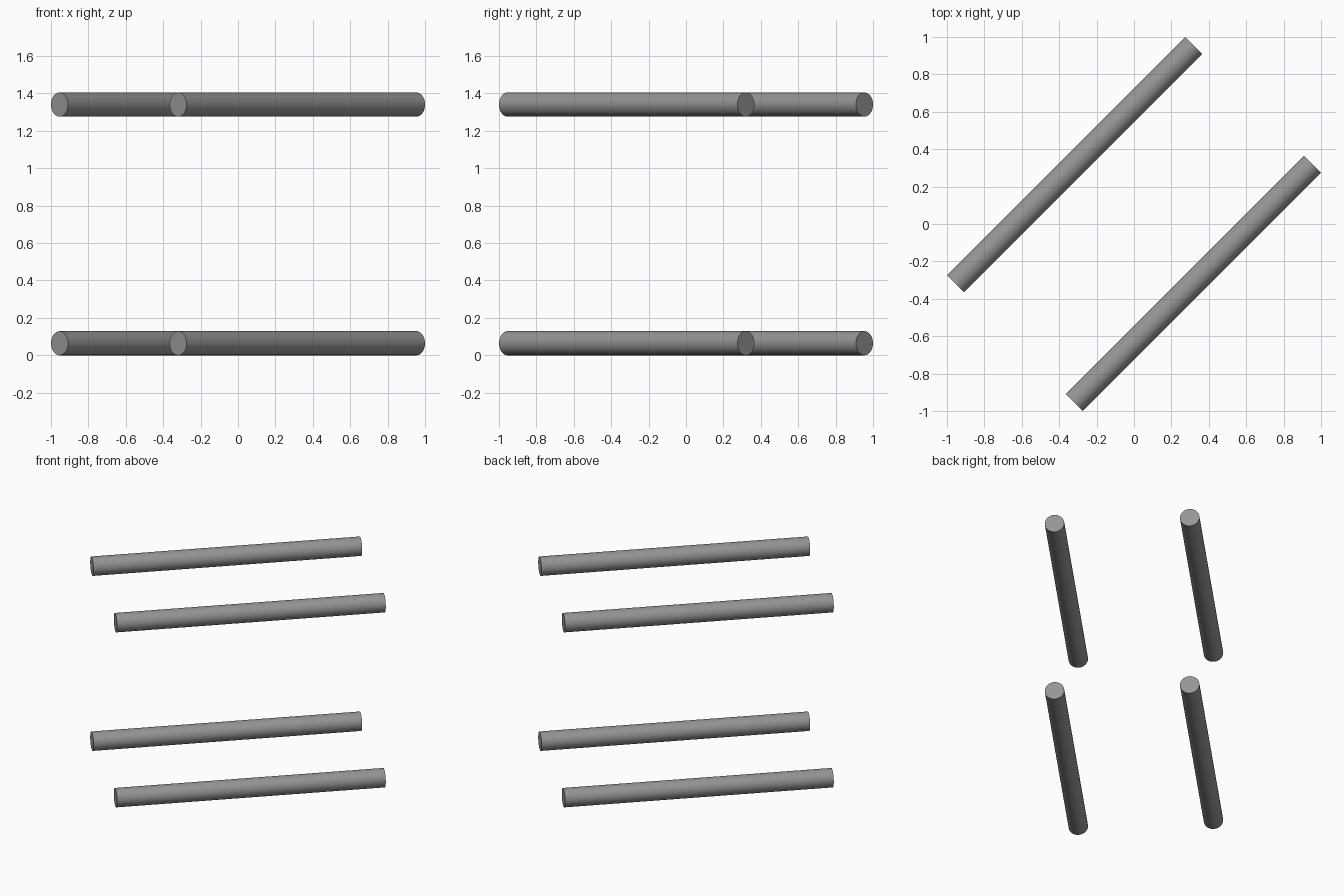
import bpy
import math

if "Cube" in bpy.data.objects:
    bpy.data.objects.remove(bpy.data.objects["Cube"])

OFFSET = 0.317      # sideways offset of each rod from the centre
SPACING = 1.276     # height between the two levels
R = 0.0645          # rod radius
LENGTH = 1.8025

# Dark grey finish
grey = bpy.data.materials.new("dark_grey")
grey.diffuse_color = (0.3, 0.3, 0.3, 1)
grey.use_nodes = True
grey.node_tree.nodes["Principled BSDF"].inputs["Base Color"].default_value = grey.diffuse_color


def rod(name, x, y, z):
    # Horizontal rod running along the x = y diagonal
    bpy.ops.mesh.primitive_cylinder_add(
        vertices=48, radius=R, depth=LENGTH, location=(x, y, z),
        rotation=(0, math.pi / 2, math.pi / 4))
    obj = bpy.context.object
    obj.name = name
    obj.data.materials.append(grey)
    bpy.ops.object.shade_smooth_by_angle(angle=math.radians(30))


# Two parallel rods at the bottom, two directly above them
for level, z in (("lower", R), ("upper", R + SPACING)):
    for side, s in (("left", -1), ("right", 1)):
        rod(f"{level}_{side}_rod", s * OFFSET, -s * OFFSET, z)
